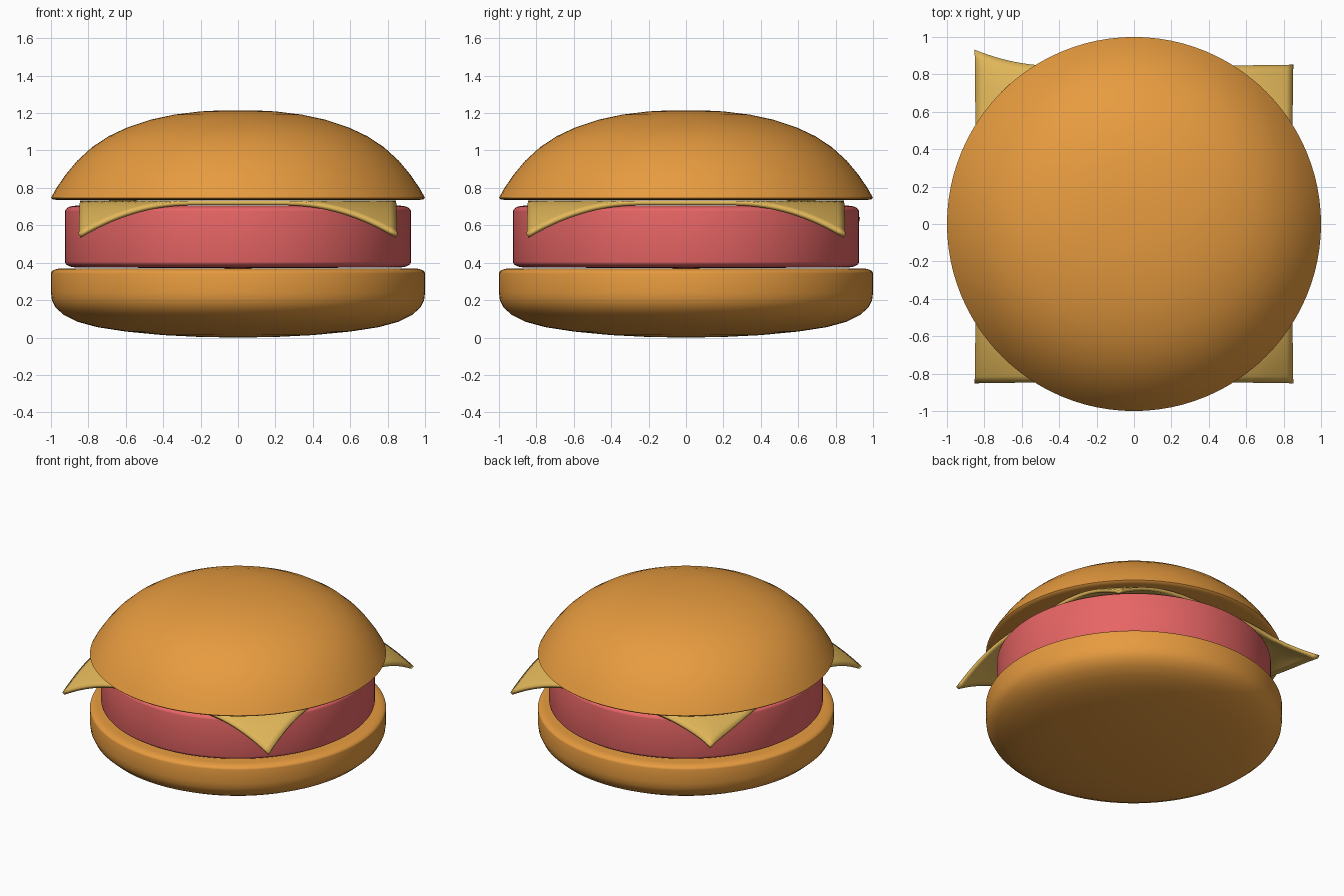
import bpy, bmesh, math
from mathutils import Vector

if "Cube" in bpy.data.objects:
    bpy.data.objects.remove(bpy.data.objects["Cube"])


def material(name, rgb):
    m = bpy.data.materials.new(name)
    m.diffuse_color = (*rgb, 1)
    m.use_nodes = True
    m.node_tree.nodes["Principled BSDF"].inputs["Base Color"].default_value = m.diffuse_color
    return m


def finish(name, bm, mat):
    bmesh.ops.recalc_face_normals(bm, faces=bm.faces)
    me = bpy.data.meshes.new(name)
    bm.to_mesh(me)
    bm.free()
    ob = bpy.data.objects.new(name, me)
    bpy.context.collection.objects.link(ob)
    me.materials.append(mat)
    bpy.ops.object.select_all(action='DESELECT')
    ob.select_set(True)
    bpy.context.view_layer.objects.active = ob
    bpy.ops.object.shade_smooth_by_angle(angle=math.radians(40))
    return ob


def lathe(name, profile, mat, steps=96):
    # Spin an (r, z) profile about the z axis
    bm = bmesh.new()
    vs = [bm.verts.new((r, 0, z)) for r, z in profile]
    es = [bm.edges.new(p) for p in zip(vs, vs[1:])]
    bmesh.ops.spin(bm, geom=vs + es, cent=(0, 0, 0), axis=(0, 0, 1),
                   angle=math.tau, steps=steps)
    bmesh.ops.remove_doubles(bm, verts=bm.verts, dist=1e-4)
    return finish(name, bm, mat)


def arc(r, z, rx, rz, a0, a1, n):
    # Elliptical arc of profile points
    return [(r + rx * math.cos(math.radians(a0 + (a1 - a0) * i / n)),
             z + rz * math.sin(math.radians(a0 + (a1 - a0) * i / n)))
            for i in range(n + 1)]


bun = material("bun", (0.8, 0.33, 0.05))
meat = material("meat", (0.8, 0.13, 0.13))
cheese = material("cheese", (0.75, 0.47, 0.1))

# Bottom bun: shallow bowl base, straight wall, softened top rim
base = [(0, 0.0), (0.2, 0.003), (0.4, 0.013), (0.6, 0.032), (0.75, 0.055),
        (0.86, 0.085), (0.93, 0.12), (0.975, 0.16), (0.995, 0.2), (1, 0.24)]
lathe("bottom_bun", base + arc(0.94, 0.343, 0.06, 0.027, 0, 90, 6) + [(0, 0.37)], bun)

# Patty: disc with rounded edges
lathe("patty", [(0, 0.37)] + arc(0.865, 0.405, 0.06, 0.03, -90, 0, 6)
      + arc(0.865, 0.675, 0.06, 0.03, 0, 90, 6) + [(0, 0.705)], meat)

# Top bun: dome with a flat underside
dome = [(0, 0.735), (0.96, 0.735), (0.99, 0.738), (1, 0.747), (0.97, 0.8),
        (0.92, 0.873), (0.86, 0.945), (0.78, 1.018), (0.69, 1.077), (0.59, 1.124),
        (0.47, 1.164), (0.34, 1.192), (0.2, 1.209), (0.1, 1.214), (0, 1.215)]
lathe("top_bun", dome, bun)

# Cheese slice: square sheet with drooping corners, one of them lifted outward
bm = bmesh.new()
bmesh.ops.create_grid(bm, x_segments=48, y_segments=48, size=0.845)
lifted = Vector((-0.845, 0.845))
for v in bm.verts:
    r = v.co.xy.length
    k = max(0, (r - 0.88) / 0.315)
    lift = max(0, 1 - (v.co.xy - lifted).length / 0.4) ** 2
    v.co.x *= 1 + 0.008 * k
    v.co.y *= 1 + 0.008 * k
    v.co.y += 0.08 * lift
    v.co.z = 0.732 - 0.18 * k ** 1.5 + 0.09 * lift
slice_ob = finish("cheese_slice", bm, cheese)
sol = slice_ob.modifiers.new("thickness", 'SOLIDIFY')
sol.thickness = 0.024
sol.offset = -1
